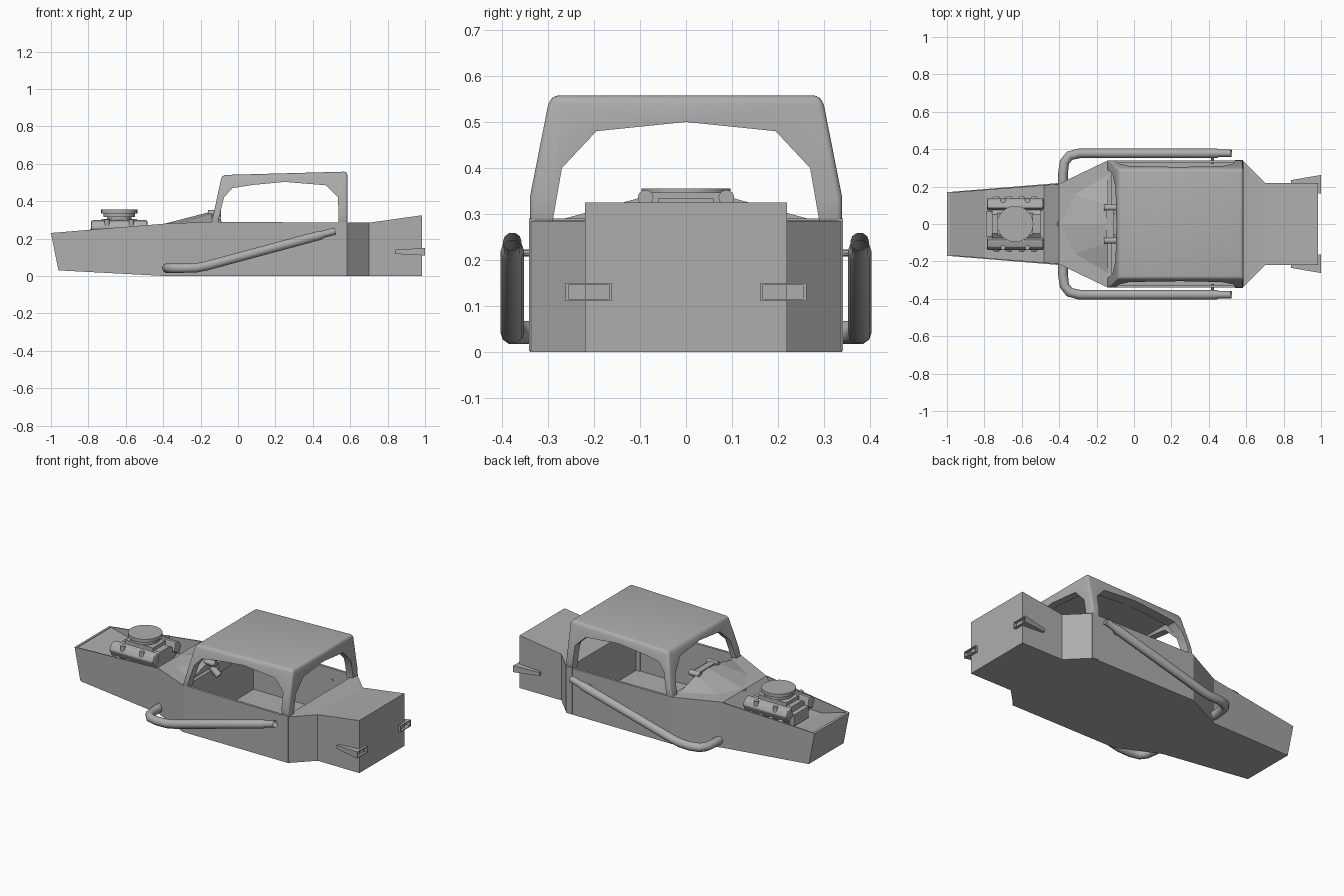
import bpy, bmesh, math
from mathutils import Vector

cube = bpy.data.objects.get("Cube")
if cube:
    bpy.data.objects.remove(cube, do_unlink=True)

grey = bpy.data.materials.new("plain_grey")
grey.use_nodes = True
COLOUR = (0.42, 0.42, 0.42, 1)
grey.diffuse_color = COLOUR
grey.node_tree.nodes["Principled BSDF"].inputs["Base Color"].default_value = COLOUR


def make(name, verts, faces):
    me = bpy.data.meshes.new(name)
    me.from_pydata(verts, [], faces)
    bm = bmesh.new()
    bm.from_mesh(me)
    bmesh.ops.recalc_face_normals(bm, faces=bm.faces)
    bm.to_mesh(me)
    bm.free()
    me.materials.append(grey)
    ob = bpy.data.objects.new(name, me)
    bpy.context.collection.objects.link(ob)
    return ob


def loft(name, rings):
    """Closed solid skinned through rings of equal length."""
    n = len(rings[0])
    verts = [p for r in rings for p in r]
    faces = [tuple(range(n)), tuple(range(len(verts) - n, len(verts)))]
    for k in range(len(rings) - 1):
        for i in range(n):
            j = (i + 1) % n
            faces.append((k * n + i, k * n + j, k * n + n + j, k * n + n + i))
    return make(name, verts, faces)


def prism(name, pts, axis, a, b):
    place = (lambda p, t: (p[0], t, p[1])) if axis == "y" else (lambda p, t: (t, p[0], p[1]))
    return loft(name, [[place(p, t) for p in pts] for t in (a, b)])


def box(name, x, y, z):
    return prism(name, [(x[0], z[0]), (x[1], z[0]), (x[1], z[1]), (x[0], z[1])], "y", *y)


def rect(z, x0, x1, w):
    return [(x0, -w, z), (x1, -w, z), (x1, w, z), (x0, w, z)]


def rod(name, a, b, r1, r2=None, n=16):
    a, b = Vector(a), Vector(b)
    q = (b - a).to_track_quat("Z", "Y")
    rings = []
    for c, r in ((a, r1), (b, r2 or r1)):
        rings.append([tuple(c + q @ Vector((r * math.cos(t), r * math.sin(t), 0)))
                      for t in (math.tau * i / n for i in range(n))])
    return smooth(loft(name, rings), 40)


def smooth(ob, angle):
    bpy.ops.object.select_all(action="DESELECT")
    ob.select_set(True)
    bpy.context.view_layer.objects.active = ob
    bpy.ops.object.shade_smooth_by_angle(angle=math.radians(angle))
    return ob


def bake(ob):
    dg = bpy.context.evaluated_depsgraph_get()
    me = bpy.data.meshes.new_from_object(ob.evaluated_get(dg))
    ob.modifiers.clear()
    ob.data = me


def bevel(ob, width, segments=3):
    m = ob.modifiers.new("round", "BEVEL")
    m.width, m.segments, m.limit_method = width, segments, "ANGLE"
    bake(ob)


def cut(ob, *cutters):
    for c in cutters:
        m = ob.modifiers.new("cut", "BOOLEAN")
        m.operation, m.solver, m.object = "DIFFERENCE", "EXACT", c
        bake(ob)
        bpy.data.objects.remove(c, do_unlink=True)


# Body shell: top x, bottom x, half width, bottom z, top z
stations = [(-1, -.96, .17, .03, .23), (-.39, -.39, .22, 0, .28), (-.14, -.14, .34, 0, .29),
            (.58, .58, .34, 0, .285), (.70, .70, .22, 0, .285), (.985, .985, .22, 0, .325)]
body = loft("body", [[(xb, -w, lo), (xb, w, lo), (xt, w, hi), (xt, -w, hi)]
                     for xt, xb, w, lo, hi in stations])
cockpit = box("cockpit_cutter", (-.12, .565), (-.325, .325), (.015, .5))
bay_side = [(-.985, .228), (-.8, .17), (-.48, .17), (-.4, .28), (-.4, .5), (-.985, .5)]
bay = prism("bay_cutter", bay_side, "y", -1, 1)
for v in bay.data.vertices:
    v.co.y *= .164 + (v.co.x + 1) * .08
cut(body, cockpit, bay)

# Cowl rising to the dashboard
make("cowl", [(-.41, 0, .275), (-.36, -.17, .27), (-.36, .17, .27), (-.14, -.3, .28), (-.14, .3, .28),
              (-.14, -.1, .335), (-.14, .1, .335), (-.14, 0, .345)],
     [(0, 1, 5), (0, 5, 7), (0, 7, 6), (0, 6, 2), (1, 3, 5), (2, 6, 4), (3, 4, 6, 7, 5), (0, 2, 4, 3, 1)])

# Dashboard gauges and steering column
for s in (-1, 1):
    rod("gauge", (-.16, s * .088, .335), (-.09, s * .088, .335), .017)
box("dash_bar", (-.15, -.11), (-.09, .09), (.325, .347))
box("dash_panel", (-.14, -.09), (-.06, .06), (.27, .335))
rod("steering_column", (-.13, -.07, .3), (-.08, -.07, .26), .02)

# Roof cage: rounded hollow canopy with arched openings
cage = loft("roof_cage", [rect(.28, -.145, .585, .34), rect(.335, -.13, .585, .34),
                          rect(.53, -.09, .585, .3), rect(.55, -.08, .58, .29)])
for v in cage.data.vertices:
    if v.co.z > .5:
        v.co.z += .008 if v.co.x > 0 else -.01
bevel(cage, .012)
inner = loft("inner_cutter", [rect(.2, -.11, .54, .29), rect(.335, -.095, .54, .29),
                              rect(.505, -.05, .54, .24)])
side = prism("side_cutter", [(-.11, .2), (-.105, .3), (-.075, .42), (-.03, .47), (.08, .487), (.25, .503),
                             (.47, .485), (.535, .42), (.54, .2)], "y", -1, 1)
half = [(.29, .2), (.29, .285), (.27, .4), (.195, .48)]
end = prism("end_cutter", half + [(0, .5)] + [(-y, z) for y, z in reversed(half)], "x", -1, 1)
cut(cage, inner, side, end)
smooth(cage, 35)

# Rear pillar feet running down the body sides
for s in (-1, 1):
    box("pillar_foot", (.54, .583), sorted((s * .32, s * .342)), (.002, .29))

# Side exhaust pipes, tips and brackets
for s in (-1, 1):
    curve = bpy.data.curves.new("exhaust_pipe", "CURVE")
    curve.dimensions = "3D"
    curve.bevel_depth, curve.bevel_resolution = .026, 3
    path = [(-.38, .2, .042), (-.38, .27, .042), (-.372, .33, .042), (-.345, .365, .042), (-.29, .378, .042),
            (-.22, .378, .044), (-.17, .378, .054), (.44, .378, .218), (.455, .378, .223), (.52, .378, .24)]
    sp = curve.splines.new("POLY")
    sp.points.add(len(path) - 1)
    for i, (p, (x, y, z)) in enumerate(zip(sp.points, path)):
        p.co = (x, s * y, z, 1)
        p.radius = .78 if i > 7 else 1
    ob = bpy.data.objects.new("exhaust_pipe", curve)
    bpy.context.collection.objects.link(ob)
    mesh = bpy.data.meshes.new_from_object(ob)
    bpy.data.objects.remove(ob, do_unlink=True)
    mesh.materials.clear()
    mesh.materials.append(grey)
    pipe = bpy.data.objects.new("exhaust_pipe", mesh)
    bpy.context.collection.objects.link(pipe)
    smooth(pipe, 50)
    rod("pipe_bracket", (.42, s * .32, .215), (.42, s * .37, .215), .008, n=8)

# Tail lights: wedges with a recessed rear face
for s in (-1, 1):
    rings = [[(x, s * a, lo), (x, s * b, lo), (x, s * b, hi), (x, s * a, hi)]
             for x, a, b, lo, hi in ((.84, .19, .235, .118, .14), (1, .162, .262, .11, .15),
                                     (1, .168, .256, .115, .145), (.975, .168, .256, .115, .145))]
    loft("tail_light", rings)

# Engine block, heads, ports, belts and air cleaner
block = prism("engine_block", [(-.07, .12), (.07, .12), (.11, .24), (.05, .285), (-.05, .285), (-.11, .24)],
              "x", -.76, -.5)
box("intake", (-.73, -.54), (-.06, .06), (.25, .305))
box("front_pulley", (-.79, -.75), (-.07, .07), (.18, .25))
for s in (-1, 1):
    cover = prism("valve_cover", [(s * .07, .245), (s * .12, .215), (s * .142, .26), (s * .125, .29),
                                  (s * .085, .3)], "x", -.785, -.485)
    bevel(cover, .008, 2)
    for i in range(4):
        x = -.735 + i * .067
        rod("exhaust_port", (x, s * .09, .23), (x, s * .14, .2), .018, n=10)
    for x in (-.7, -.57):
        rod("cover_cap", (x, s * .125, .26), (x, s * .125, .302), .014, n=10)
rod("carburettor", (-.635, 0, .29), (-.635, 0, .325), .065, n=24)
rod("air_filter", (-.635, 0, .315), (-.635, 0, .34), .085, n=24)
rod("air_cleaner_lid", (-.635, 0, .335), (-.635, 0, .355), .097, n=24)
